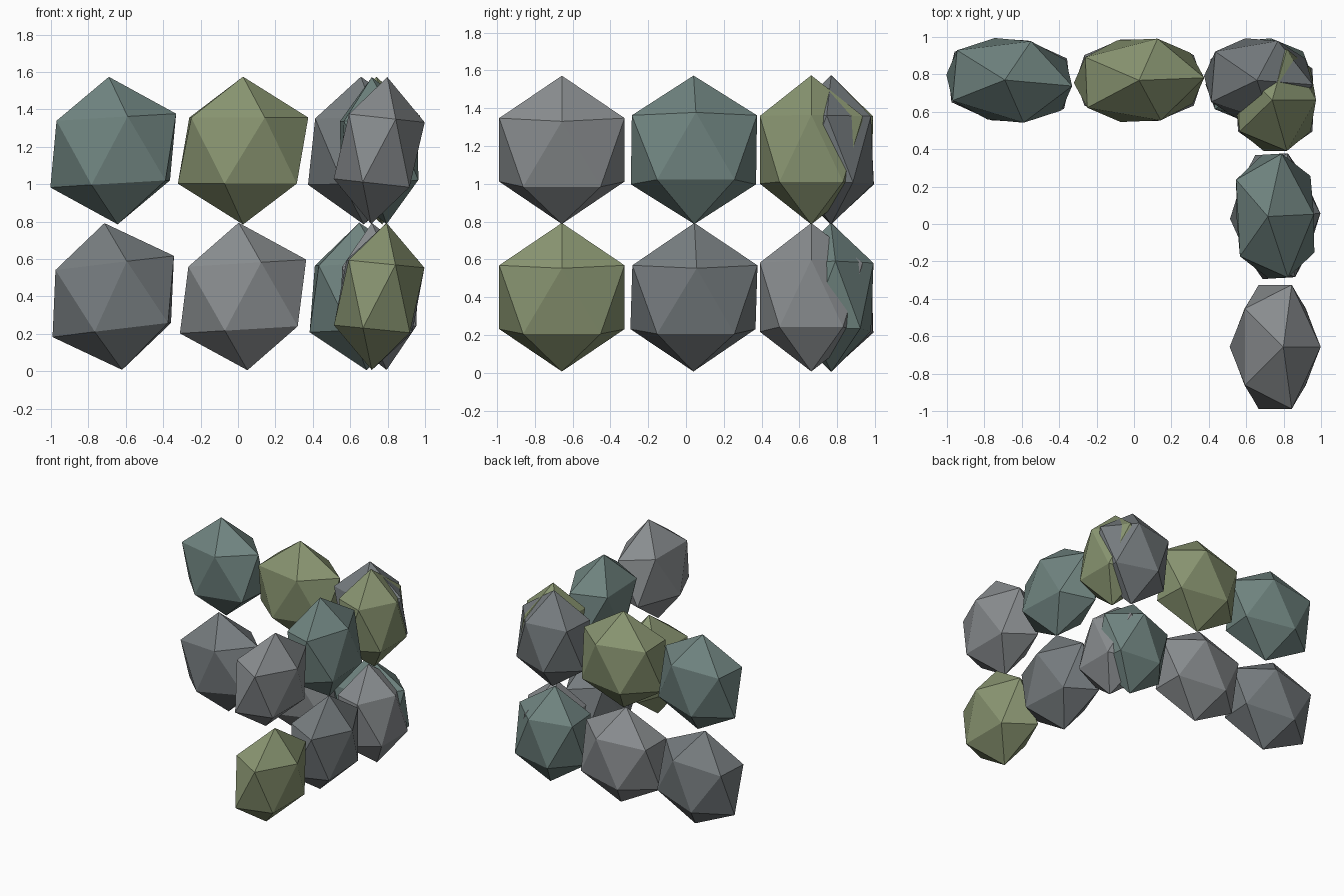
import bpy

if "Cube" in bpy.data.objects:
    bpy.data.objects.remove(bpy.data.objects["Cube"])

# stone colours
COLOURS = {
    "teal": (0.16, 0.23, 0.215, 1),
    "moss": (0.25, 0.30, 0.165, 1),
    "grey": (0.25, 0.265, 0.275, 1),
    "slate": (0.18, 0.20, 0.21, 1),
}
mats = {}
for key, rgba in COLOURS.items():
    mats[key] = bpy.data.materials.new(key + "_stone")
    mats[key].diffuse_color = rgba

HALF_HEIGHT = 0.395
LONG, SHORT, THIN = 0.39, 0.33, 0.257


def stone(name, colour, x, y, z, sx, sy, tilt=0.0, turn=0.0):
    """One faceted boulder: a squashed icosahedron, tilted about y, turned about z."""
    bpy.ops.mesh.primitive_ico_sphere_add(
        subdivisions=1, radius=1, location=(x, y, z), rotation=(0, tilt, turn))
    ob = bpy.context.object
    ob.name = name
    ob.scale = (sx, sy, HALF_HEIGHT)
    ob.data.materials.append(mats[colour])


LOW, HIGH = 0.40, 1.18

# back wall: colour, x, z, half width, tilt, turn
back_wall = [
    ("slate", -0.667, LOW, LONG, -0.12, -0.06),
    ("grey", 0.027, LOW, LONG, -0.06, 0.0),
    ("teal", 0.668, LOW, SHORT, -0.05, 0.08),
    ("teal", -0.667, HIGH, LONG, -0.06, -0.09),
    ("moss", 0.027, HIGH, LONG, 0.0, 0.04),
    ("slate", 0.665, HIGH, SHORT, -0.02, -0.08),
]
for i, (c, x, z, s, tilt, turn) in enumerate(back_wall):
    stone(f"back_wall_stone_{i + 1}", c, x, 0.768, z, s, THIN, tilt, turn)

# side wall: colour, y, z, half length, tilt, turn
side_wall = [
    ("moss", -0.657, LOW, LONG, 0.10, 0.0),
    ("slate", 0.042, LOW, LONG, 0.10, 0.06),
    ("grey", 0.663, LOW, SHORT - 0.01, -0.10, 0.0),
    ("grey", -0.657, HIGH, LONG, 0.11, 0.0),
    ("teal", 0.042, HIGH, LONG, -0.10, 0.05),
    ("moss", 0.663, HIGH, SHORT - 0.01, -0.04, 0.0),
]
for i, (c, y, z, s, tilt, turn) in enumerate(side_wall):
    stone(f"side_wall_stone_{i + 1}", c, 0.755, y, z, THIN - 0.005, s, tilt, turn)

for m in bpy.data.materials:
    if m.users and not m.is_grease_pencil:
        m.use_nodes = True
        m.node_tree.nodes["Principled BSDF"].inputs["Base Color"].default_value = m.diffuse_color
